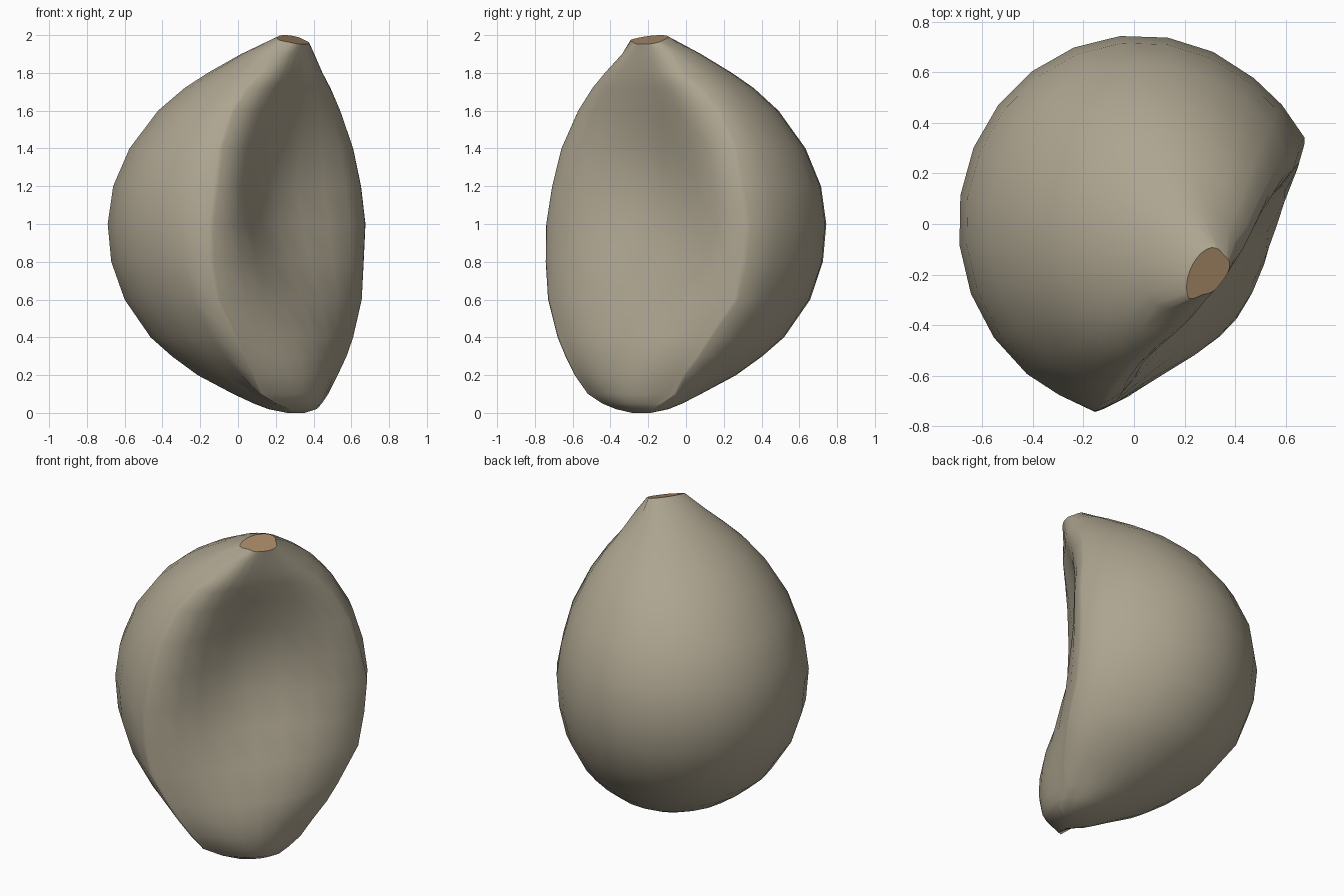
import bpy, bmesh, math
from mathutils import Vector

cube = bpy.data.objects.get("Cube")
if cube:
    bpy.data.objects.remove(cube, do_unlink=True)


def material(name, rgb):
    m = bpy.data.materials.new(name)
    m.use_nodes = True
    m.diffuse_color = (*rgb, 1)
    m.node_tree.nodes["Principled BSDF"].inputs["Base Color"].default_value = (*rgb, 1)
    return m


skin = material("pale_husk", (0.42, 0.375, 0.28))
cut = material("brown_cut_end", (0.37, 0.24, 0.13))

# Local axes: OUT points out of the hollow face, SIDE runs across it
OUT = Vector((0.793, -0.609, 0))
SIDE = Vector((0.609, 0.793, 0))
UP = Vector((0, 0, 1))
BACK, FLANK, FACE = 12, 2, 12

# Sections: height, back centre, back radius, back depth ratio,
# rim position, rim shift, rim half width, face middle
SECTIONS = [
    (0.00, 0.38, 0.05, 0.7, 0.41, 0, 0.045, 0.42),
    (0.02, 0.36, 0.13, 0.95, 0.44, -0.01, 0.12, 0.47),
    (0.05, 0.335, 0.18, 1.06, 0.43, -0.03, 0.2, 0.51),
    (0.10, 0.27, 0.23, 1.1, 0.41, -0.045, 0.295, 0.535),
    (0.20, 0.20, 0.37, 1.06, 0.42, -0.05, 0.37, 0.55),
    (0.30, 0.15, 0.475, 1.04, 0.41, -0.04, 0.45, 0.545),
    (0.40, 0.11, 0.562, 1.03, 0.4, -0.035, 0.515, 0.525),
    (0.60, 0.06, 0.667, 1.02, 0.35, -0.016, 0.636, 0.44),
    (0.80, 0.03, 0.722, 1, 0.33, -0.01, 0.673, 0.34),
    (1.00, 0.025, 0.737, 1, 0.328, 0, 0.681, 0.27),
    (1.20, 0.03, 0.712, 1, 0.33, 0, 0.64, 0.25),
    (1.40, 0.06, 0.645, 1.01, 0.318, 0, 0.587, 0.28),
    (1.60, 0.11, 0.527, 1.03, 0.316, 0, 0.477, 0.345),
    (1.72, 0.16, 0.425, 1.04, 0.335, 0, 0.367, 0.38),
    (1.80, 0.20, 0.335, 1.04, 0.36, 0, 0.265, 0.4),
    (1.90, 0.26, 0.21, 1.02, 0.36, 0.02, 0.17, 0.41),
    (1.975, 0.35, 0.11, 0.65, 0.385, 0.03, 0.085, 0.415),
]


def section(z, centre, radius, ratio, rim, shift, half, middle):
    """Round back, flanks curving in to the rims, then a face with rounded lips."""
    lean = 0.045 * min(1, z / 0.5)
    lip = 0.09 * half * max(0, min(1, (z - 0.4) / 0.4))
    pts = []
    for i in range(BACK + 1):
        a = math.pi * (i / BACK - 0.5)
        sway = lean * (0.2 + 0.8 * math.cos(a))
        pts.append((centre - radius * ratio * math.cos(a), sway + radius * math.sin(a)))

    def flank(side, v):
        start, stop = 0.2 * lean + side * radius, shift + side * half
        return centre + (rim - centre) * v, start + (stop - start) * v * v

    steps = [(i + 1) / FLANK for i in range(FLANK)]
    pts += [flank(1, v) for v in steps]
    for i in range(1, FACE):
        u = math.cos(math.pi * i / FACE)
        bulge = 1 - u * u
        power = 2 if middle < rim else 1.2
        n = rim + (middle - rim) * bulge ** power + 4 * lip * u * u * bulge
        pts.append((n, shift + half * u))
    pts += [flank(-1, v) for v in reversed(steps)]
    tilt = 0.35 if z > 1.95 else 0
    return [OUT * n + SIDE * t + UP * (z - tilt * (n - 0.35)) for n, t in pts]


# Clove body lofted through the sections
bm = bmesh.new()
rings = [[bm.verts.new(p) for p in section(*s)] for s in SECTIONS]
for low, high in zip(rings, rings[1:]):
    for i in range(len(low)):
        j = (i + 1) % len(low)
        bm.faces.new((low[i], low[j], high[j], high[i]))
bm.faces.new(rings[0])
end = bm.faces.new(rings[-1])
end.material_index = 1
bmesh.ops.recalc_face_normals(bm, faces=bm.faces)

# Smooth skin with a crisp flat cut end
for f in bm.faces:
    f.smooth = f is not end
for e in end.edges:
    e.smooth = False

mesh = bpy.data.meshes.new("clove_body")
bm.to_mesh(mesh)
bm.free()
mesh.materials.append(skin)
mesh.materials.append(cut)
body = bpy.data.objects.new("clove_body", mesh)
bpy.context.collection.objects.link(body)
